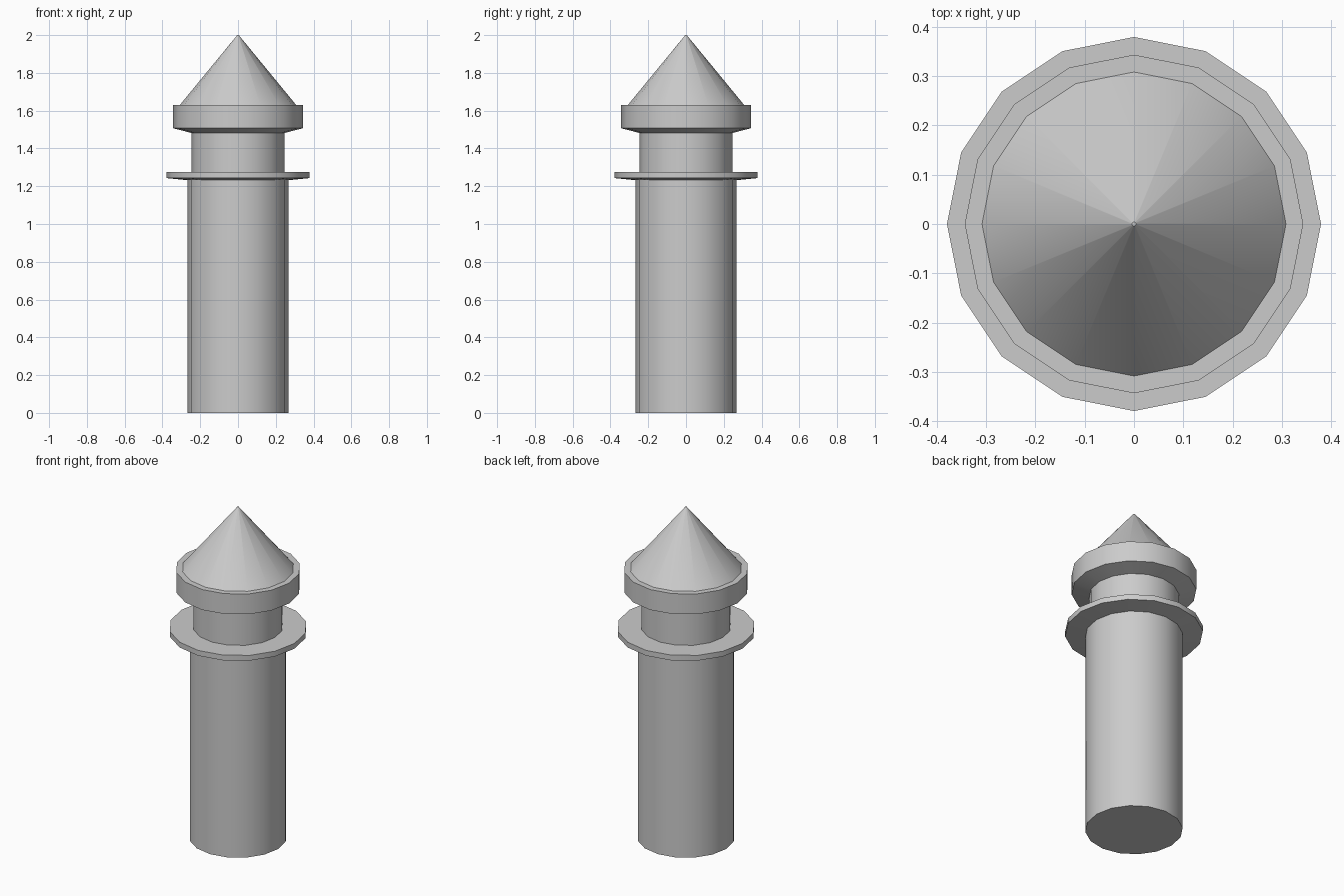
import bpy, bmesh, math

if "Cube" in bpy.data.objects:
    bpy.data.objects.remove(bpy.data.objects["Cube"])

SIDES = 16


def lathe(name, profile, cap_bottom=False, cap_top=False):
    """Revolve (radius, z) points around the z axis."""
    bm = bmesh.new()
    rings = []
    for r, z in profile:
        rings.append([bm.verts.new((r * math.cos(2 * math.pi * i / SIDES),
                                    r * math.sin(2 * math.pi * i / SIDES), z))
                      for i in range(SIDES)])
    for a, b in zip(rings, rings[1:]):
        for i in range(SIDES):
            j = (i + 1) % SIDES
            bm.faces.new((a[i], a[j], b[j], b[i]))
    if cap_bottom:
        bm.faces.new(rings[0][::-1])
    if cap_top:
        bm.faces.new(rings[-1])
    mesh = bpy.data.meshes.new(name)
    bm.to_mesh(mesh)
    bm.free()
    obj = bpy.data.objects.new(name, mesh)
    bpy.context.collection.objects.link(obj)
    bpy.ops.object.select_all(action='DESELECT')
    obj.select_set(True)
    bpy.context.view_layer.objects.active = obj
    bpy.ops.object.shade_smooth_by_angle(angle=math.radians(30))
    return obj


# Main shaft
lathe("shaft", [(0.268, 0), (0.268, 1.232)], cap_bottom=True)
# Thin flange with a slightly sloped underside
lathe("flange", [(0.268, 1.232), (0.379, 1.243), (0.379, 1.275), (0.247, 1.275)])
# Narrow neck
lathe("neck", [(0.247, 1.275), (0.247, 1.482)])
# Collar with bevelled underside and flat rim
lathe("collar", [(0.247, 1.482), (0.343, 1.507), (0.343, 1.63), (0.308, 1.63)])
# Pointed cap, with a tiny flat tip
lathe("cone_cap", [(0.308, 1.63), (0.004, 2.0)], cap_top=True)
